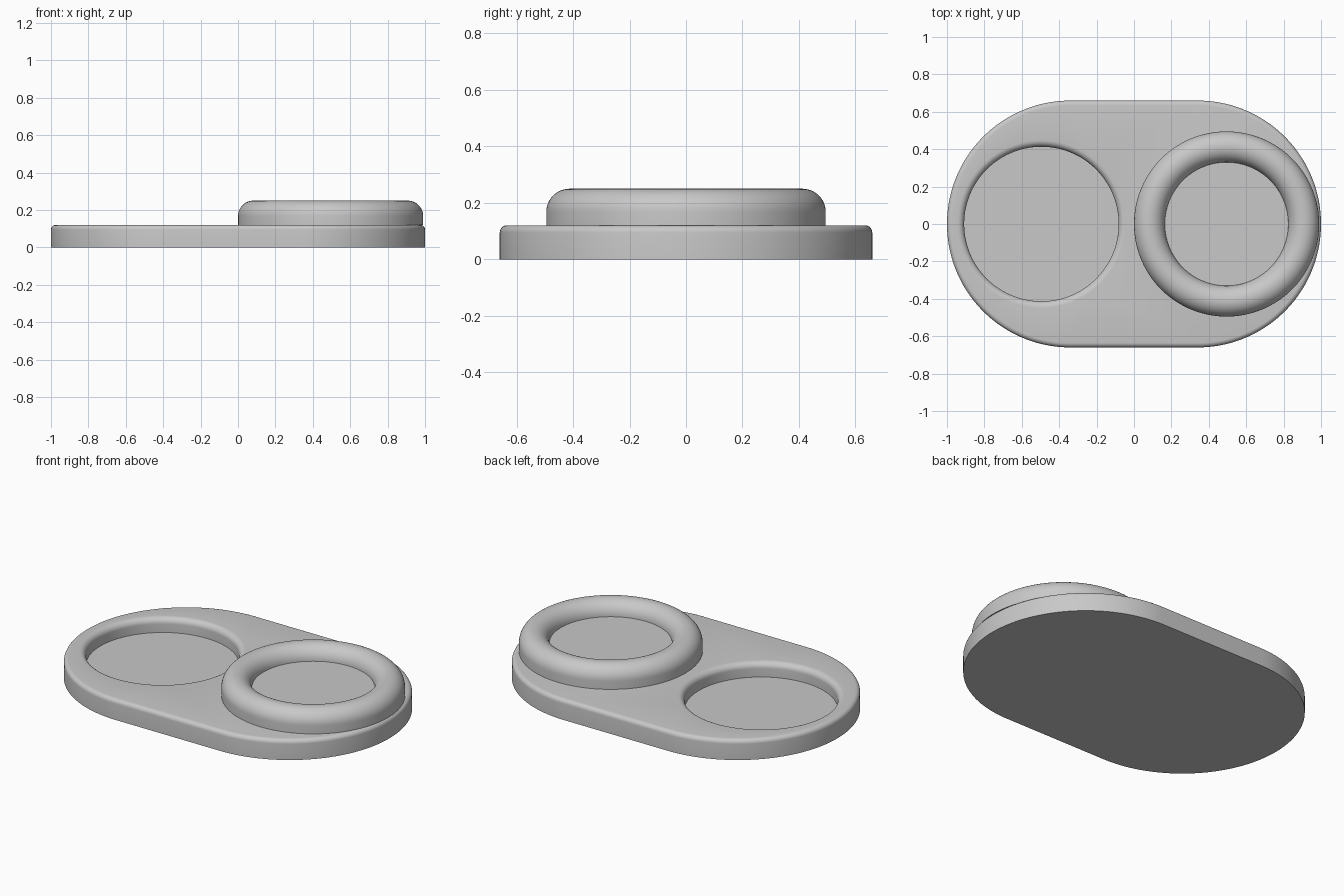
import bpy
import bmesh
from math import cos, sin, pi, radians, copysign

if "Cube" in bpy.data.objects:
    bpy.data.objects.remove(bpy.data.objects["Cube"], do_unlink=True)

SEGMENTS = 128
PLATE_TOP = 0.12
CUP_X = 0.495

grey = bpy.data.materials.new("light grey")
grey.use_nodes = True
grey.diffuse_color = (0.58, 0.58, 0.58, 1)
grey.node_tree.nodes["Principled BSDF"].inputs["Base Color"].default_value = grey.diffuse_color


def arc(r, z, radius, start, end, steps):
    """Points (radius, height) along an arc, angles in degrees."""
    angles = [radians(start + (end - start) * i / steps) for i in range(steps + 1)]
    return [(r + radius * cos(a), z + radius * sin(a)) for a in angles]


def sweep(bm, profile, cx=0, half=0):
    """Skin a profile around a circle, or a stadium when half > 0."""
    loops = []
    for r, z in profile:
        loop = []
        for i in range(SEGMENTS):
            a = (i + 0.5) * 2 * pi / SEGMENTS
            x = cx + copysign(half, cos(a)) + r * cos(a)
            loop.append(bm.verts.new((x, r * sin(a), z)))
        loops.append(loop)
    for low, high in zip(loops, loops[1:]):
        for i in range(SEGMENTS):
            j = (i + 1) % SEGMENTS
            bm.faces.new((low[i], low[j], high[j], high[i]))
    return loops


def finish(bm, name):
    bmesh.ops.recalc_face_normals(bm, faces=bm.faces[:])
    mesh = bpy.data.meshes.new(name)
    bm.to_mesh(mesh)
    bm.free()
    mesh.materials.append(grey)
    obj = bpy.data.objects.new(name, mesh)
    bpy.context.collection.objects.link(obj)
    bpy.ops.object.select_all(action="DESELECT")
    obj.select_set(True)
    bpy.context.view_layer.objects.active = obj
    bpy.ops.object.shade_smooth_by_angle(angle=radians(35))


# Base plate: stadium with a rounded top edge and a round pocket
bm = bmesh.new()
edge = 0.025
outer = sweep(bm, [(0.66, 0)] + arc(0.66 - edge, PLATE_TOP - edge, edge, 0, 90, 6), half=0.34)
bm.faces.new(outer[0])

lip = 0.035
pocket = sweep(bm, [(0.413, 0.035)] + arc(0.413 + lip, PLATE_TOP - lip, lip, 180, 90, 8), cx=-CUP_X)
bm.faces.new(pocket[0])

rims = [bm.edges.get((loop[i - 1], loop[i])) for loop in (outer[-1], pocket[-1]) for i in range(SEGMENTS)]
bmesh.ops.triangle_fill(bm, use_beauty=True, edges=rims, normal=(0, 0, 1))
finish(bm, "base_plate")

# Raised cap: straight outer wall, half-round rim and recessed flat centre
bm = bmesh.new()
tube = 0.0825
cap = sweep(bm, [(0.495, PLATE_TOP)] + arc(0.4125, 0.25 - tube, tube, 0, 180, 24), cx=CUP_X)
bm.faces.new(cap[0])
bm.faces.new(cap[-1])
finish(bm, "raised_ring_cap")
